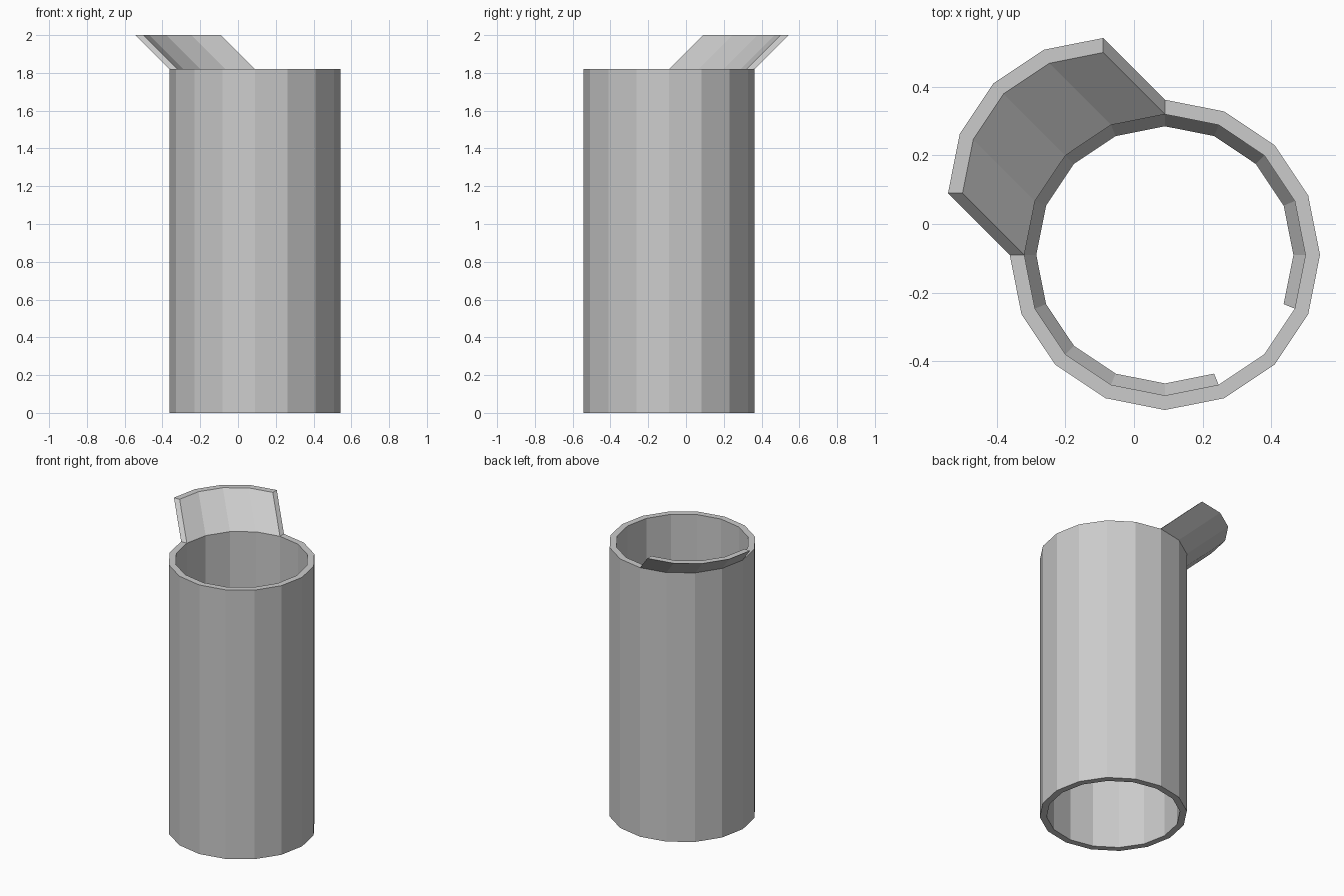
import bpy, bmesh
from math import cos, sin, pi

if "Cube" in bpy.data.objects:
    bpy.data.objects.remove(bpy.data.objects["Cube"])

CX, CY = 0.09, -0.09          # tube axis
R_OUT, R_IN, R_LEDGE = 0.4525, 0.41, 0.375
H, N = 1.82, 16
LEAN = 0.18                   # lip offset outwards and upwards


def finish(bm, name):
    mesh = bpy.data.meshes.new(name)
    bm.to_mesh(mesh)
    bm.free()
    obj = bpy.data.objects.new(name, mesh)
    bpy.context.collection.objects.link(obj)


def arc(bm, r, z, first=0, count=N, dx=0.0, dy=0.0):
    return [bm.verts.new((CX + dx + r * cos(2 * pi * i / N),
                          CY + dy + r * sin(2 * pi * i / N), z))
            for i in range(first, first + count)]


def bridge(bm, a, b, closed=False):
    n = len(a)
    for i in range(n if closed else n - 1):
        j = (i + 1) % n
        bm.faces.new((a[i], a[j], b[j], b[i]))


# Hollow tube with a leaning pour lip grown from a quarter of its rim
bm = bmesh.new()
ob, ot = arc(bm, R_OUT, 0), arc(bm, R_OUT, H)
ib, it = arc(bm, R_IN, 0), arc(bm, R_IN, H)
bridge(bm, ob, ot, True)
bridge(bm, it, ib, True)
bridge(bm, ib, ob, True)
q0, q1 = N // 4, N // 2       # lip sector, 90 to 180 degrees
for i in list(range(q0)) + list(range(q1, N)):
    j = (i + 1) % N
    bm.faces.new((ot[i], ot[j], it[j], it[i]))
lo = arc(bm, R_OUT, H + LEAN, q0, q1 - q0 + 1, -LEAN, LEAN)
li = arc(bm, R_IN, H + LEAN, q0, q1 - q0 + 1, -LEAN, LEAN)
bo, bi = ot[q0:q1 + 1], it[q0:q1 + 1]
bridge(bm, bo, lo)
bridge(bm, li, bi)
bridge(bm, lo, li)
bm.faces.new((bo[0], lo[0], li[0], bi[0]))
bm.faces.new((bi[-1], li[-1], lo[-1], bo[-1]))
bmesh.ops.recalc_face_normals(bm, faces=bm.faces)
finish(bm, "tube_with_lip")

# Narrow sloping ledge inside, open for two sides opposite the lip
bm = bmesh.new()
bridge(bm, arc(bm, R_IN, 1.02, -1, N - 1), arc(bm, R_LEDGE, 0.96, -1, N - 1))
finish(bm, "inner_ledge")
